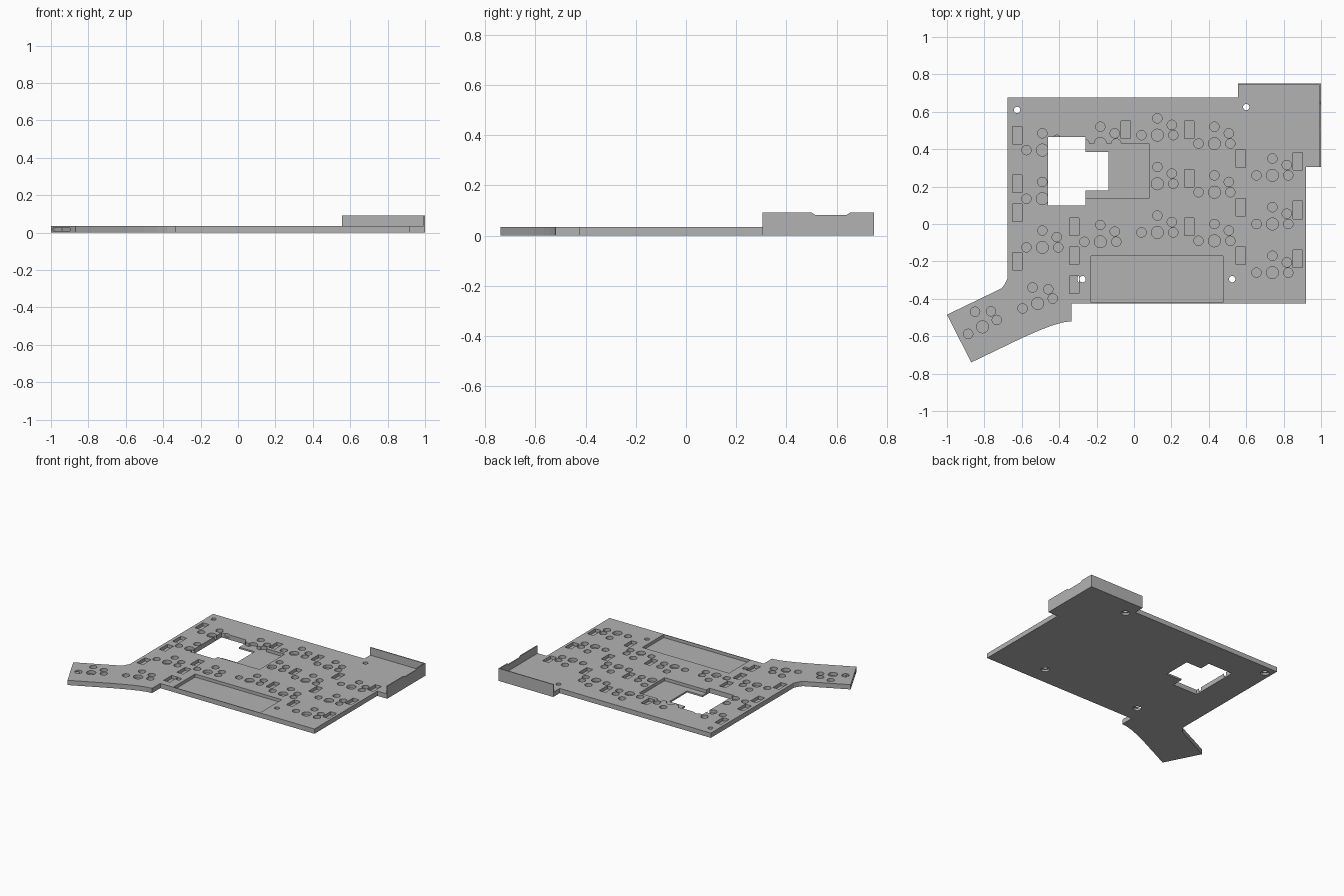
import bpy, bmesh
from math import radians
from mathutils import Matrix, Vector

if "Cube" in bpy.data.objects:
    bpy.data.objects.remove(bpy.data.objects["Cube"])

THICK, FLOOR, RIM, WALL = 0.035, 0.012, 0.092, 0.007

grey = bpy.data.materials.new("plain grey")
grey.use_nodes = True
grey.diffuse_color = (0.45, 0.45, 0.45, 1)
grey.node_tree.nodes["Principled BSDF"].inputs["Base Color"].default_value = grey.diffuse_color


def prism(bm, points, offset):
    """Closed solid from a flat outline pushed along an offset."""
    face = bm.faces.new([bm.verts.new(p) for p in points])
    moved = bmesh.ops.extrude_face_region(bm, geom=[face])["geom"]
    bmesh.ops.translate(bm, vec=offset, verts=[v for v in moved if isinstance(v, bmesh.types.BMVert)])


def slab(bm, outline, low, high):
    prism(bm, [(x, y, low) for x, y in outline], (0, 0, high - low))


def rect(bm, x0, y0, x1, y1, low, high=0.1):
    slab(bm, [(x0, y0), (x1, y0), (x1, y1), (x0, y1)], low, high)


def disc(bm, x, y, r, low, high=0.1, sides=32):
    bmesh.ops.create_cone(bm, cap_ends=True, segments=sides, radius1=r, radius2=r, depth=high - low,
                          matrix=Matrix.Translation((x, y, (low + high) / 2)))


def finish(bm, name):
    bmesh.ops.recalc_face_normals(bm, faces=bm.faces)
    mesh = bpy.data.meshes.new(name)
    bm.to_mesh(mesh)
    bm.free()
    mesh.materials.append(grey)
    ob = bpy.data.objects.new(name, mesh)
    bpy.context.collection.objects.link(ob)
    return ob


# Base plate with the angled thumb wing
bm = bmesh.new()
slab(bm, [(-0.675, 0.675), (0.555, 0.675), (0.555, 0.75 - WALL), (1 - WALL, 0.75 - WALL),
          (1 - WALL, 0.305), (0.92, 0.305), (0.92, -0.425), (-0.335, -0.425), (-0.335, -0.52),
          (-0.38, -0.526), (-0.43, -0.54), (-0.5, -0.566), (-0.6, -0.61), (-0.87, -0.74),
          (-1, -0.485), (-0.71, -0.345), (-0.695, -0.328), (-0.675, -0.29)], 0, THICK)
plate = finish(bm, "base_plate")

# Controller opening and the two shallow pockets
openings = bmesh.new()
slab(openings, [(-0.46, 0.465), (-0.26, 0.465), (-0.26, 0.385), (-0.135, 0.385), (-0.135, 0.18),
                (-0.26, 0.18), (-0.26, 0.10), (-0.46, 0.10)], -0.1, 0.1)
pockets = bmesh.new()
rect(pockets, -0.26, 0.135, 0.08, 0.43, FLOOR)
rect(pockets, -0.23, -0.42, 0.475, -0.17, FLOOR)

# Key switch recesses: one large peg and four small ones for each key
pegs = bmesh.new()
PATTERN = [(0, 0, 0.032), (-0.085, 0, 0.025), (0.085, 0, 0.025), (0, 0.09, 0.025), (0.077, 0.055, 0.025)]
keys = [(-0.515, -0.425, 18), (-0.81, -0.55, 26), (-0.18, 0.43, 0), (-0.18, -0.095, 0)]
for x, top in [(-0.49, 0.395), (0.125, 0.475), (0.43, 0.43), (0.74, 0.26)]:
    keys += [(x, top - 0.26 * row, 0) for row in range(3)]
for x, y, angle in keys:
    turn = Matrix.Rotation(radians(angle), 2)
    for dx, dy, r in PATTERN:
        spot = turn @ Vector((dx, dy))
        disc(pegs, x + spot.x, y + spot.y, r, FLOOR)

# Diode slots, grouped by column
slots = bmesh.new()
for x, rows in [(-0.625, (0.475, 0.215, 0.06, -0.2)), (-0.32, (-0.015, -0.17, -0.325)), (-0.045, (0.505,)),
                (0.295, (0.505, 0.245, -0.015)), (0.57, (0.35, 0.09, -0.17)), (0.875, (0.335, 0.075, -0.185))]:
    for y in rows:
        rect(slots, x - 0.025, y - 0.047, x + 0.025, y + 0.047, FLOOR)

# Screw holes, wider underneath
screws, heads = bmesh.new(), bmesh.new()
for x, y in [(-0.625, 0.61), (0.6, 0.625), (-0.275, -0.295), (0.525, -0.295)]:
    disc(screws, x, y, 0.017, -0.1)
    disc(heads, x, y, 0.028, -0.1, 0.015)

# Slot in the end of the thumb wing
end_slot = bmesh.new()
slab(end_slot, [(-1.02, -0.52), (-0.93, -0.70), (-0.85, -0.66), (-0.94, -0.48)], 0.008, 0.025)

for name, cut in [("opening", openings), ("pocket", pockets), ("peg", pegs), ("slot", slots),
                  ("screw", screws), ("screw_head", heads), ("end_slot", end_slot)]:
    cutter = finish(cut, name + "_cutter")
    cutter.hide_render = True
    cutter.hide_set(True)
    mod = plate.modifiers.new(name, "BOOLEAN")
    mod.operation, mod.solver, mod.use_self = "DIFFERENCE", "EXACT", True
    mod.object = cutter

# Apply the cuts and drop the cutters
cut_mesh = bpy.data.meshes.new_from_object(plate.evaluated_get(bpy.context.evaluated_depsgraph_get()))
cutters = [m.object for m in plate.modifiers]
plate.modifiers.clear()
plate.data = cut_mesh
for cutter in cutters:
    bpy.data.objects.remove(cutter)

# Corner guard: back wall, and side wall with a shallow dip
bm = bmesh.new()
rect(bm, 0.555, 0.75 - WALL, 1, 0.75, 0, RIM)
finish(bm, "back_wall")
bm = bmesh.new()
side = [(0.305, 0), (0.75 - WALL, 0), (0.75 - WALL, RIM), (0.655, RIM), (0.64, 0.082),
        (0.515, 0.082), (0.50, RIM), (0.305, RIM)]
prism(bm, [(1 - WALL, y, z) for y, z in side], (WALL, 0, 0))
finish(bm, "side_wall")
